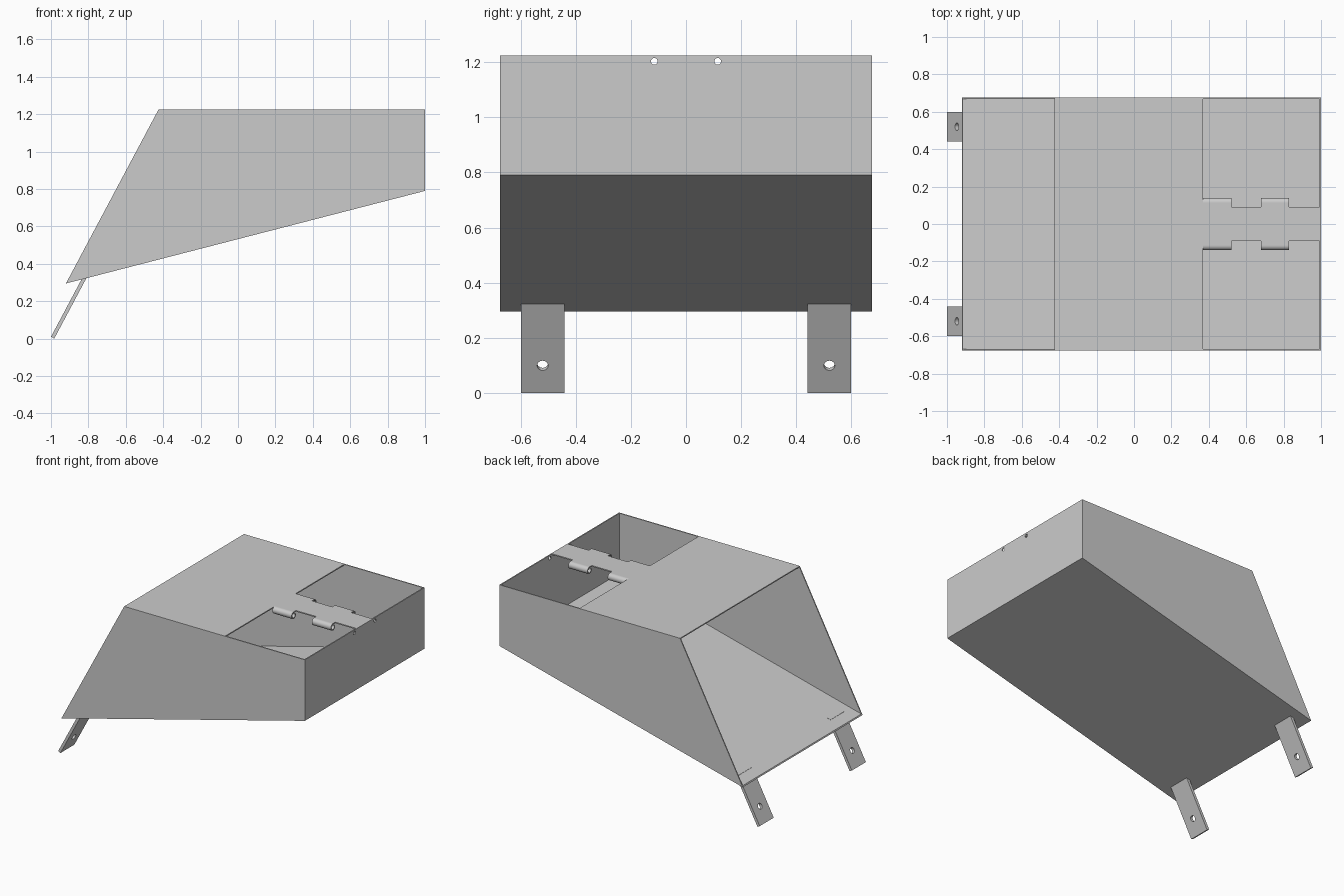
import bpy, bmesh, math
from mathutils import Vector, Matrix

cube = bpy.data.objects.get("Cube")
if cube:
    bpy.data.objects.remove(cube, do_unlink=True)

GREY = (0.6, 0.6, 0.6, 1.0)
steel = bpy.data.materials.new("sheet_grey")
steel.use_nodes = True
steel.diffuse_color = GREY
steel.node_tree.nodes["Principled BSDF"].inputs["Base Color"].default_value = GREY

T = 0.008            # sheet thickness
W = 0.675            # half width
TOP = 1.225          # height of the cover
NOSE, RIDGE = (-0.92, 0.295), (-0.425, TOP)
BACK_TOP, BACK_LOW = (1.0, TOP), (1.0, 0.79)
PIN_Y, PIN_R = 0.115, 0.025


def extrude(name, points, axis, start, end):
    """Extrude a flat outline along one axis; points hold the other two coordinates."""
    bm = bmesh.new()
    verts = []
    for p in points:
        co = list(p)
        co.insert("xyz".index(axis), start)
        verts.append(bm.verts.new(co))
    face = bm.faces.new(verts)
    step = Vector([end - start if a == axis else 0 for a in "xyz"])
    grown = bmesh.ops.extrude_face_region(bm, geom=[face])["geom"]
    bmesh.ops.translate(bm, vec=step, verts=[v for v in grown if isinstance(v, bmesh.types.BMVert)])
    bmesh.ops.recalc_face_normals(bm, faces=bm.faces[:])
    mesh = bpy.data.meshes.new(name)
    bm.to_mesh(mesh)
    bm.free()
    obj = bpy.data.objects.new(name, mesh)
    bpy.context.collection.objects.link(obj)
    mesh.materials.append(steel)
    return obj


def drill(obj, centre, direction, radius):
    """Cut a round hole through a part."""
    bpy.ops.mesh.primitive_cylinder_add(vertices=24, radius=radius, depth=0.1)
    cutter = bpy.context.object
    turn = Vector(direction).to_track_quat("Z", "Y").to_matrix().to_4x4()
    cutter.matrix_world = Matrix.Translation(centre) @ turn
    cutter.hide_render = True
    mod = obj.modifiers.new("hole", "BOOLEAN")
    mod.operation, mod.object, mod.solver = "DIFFERENCE", cutter, "EXACT"
    bpy.context.view_layer.update()
    bpy.context.view_layer.objects.active = obj
    bpy.ops.object.modifier_apply(modifier=mod.name)
    bpy.data.objects.remove(cutter, do_unlink=True)


def floor_z(x):
    slope = (BACK_LOW[1] - NOSE[1]) / (BACK_LOW[0] - NOSE[0])
    return NOSE[1] + (x - NOSE[0]) * slope


# Side walls
for side, sign in (("left", 1), ("right", -1)):
    extrude(f"{side}_side_wall", [NOSE, RIDGE, BACK_TOP, BACK_LOW], "y", sign * (W - T), sign * W)

# Sloping floor
lip_x = NOSE[0] + T / 2
extrude("floor", [NOSE, BACK_LOW, (1.0, BACK_LOW[1] + T), (lip_x, floor_z(lip_x) + T)],
        "y", T - W, W - T)

# End wall with two pin holes
wall = extrude("end_wall", [(T - W, BACK_LOW[1]), (W - T, BACK_LOW[1]), (W - T, TOP), (T - W, TOP)],
               "x", 1 - T, 1.0)
for sign in (1, -1):
    drill(wall, (1 - T / 2, sign * PIN_Y, TOP - 0.022), (1, 0, 0), 0.012)

# Cover with a tongue that carries the hinge tabs
TABS = ((0.37, 0.52), (0.68, 0.83))
half = [(RIDGE[0], W - T), (0.37, W - T)]
for a, b in TABS:
    half += [(a, PIN_Y), (b, PIN_Y), (b, 0.09)]
    if a == TABS[0][0]:
        half.append((TABS[1][0], 0.09))
half.append((1 - T, 0.09))
extrude("cover", half + [(x, -y) for x, y in reversed(half)], "z", TOP - T, TOP)

# Rolled hinge knuckles under the tab edges
angles = [math.radians(90 - 280 * i / 24) for i in range(25)]
for side, sign in (("left", 1), ("right", -1)):
    def arc(r):
        return [(sign * (PIN_Y + r * math.cos(a)), TOP - PIN_R + r * math.sin(a)) for a in angles]
    for place, (a, b) in zip(("inner", "outer"), TABS):
        knuckle = extrude(f"{side}_{place}_hinge_knuckle",
                          arc(PIN_R) + arc(PIN_R - T)[::-1], "x", a, b)
        bpy.ops.object.select_all(action="DESELECT")
        knuckle.select_set(True)
        bpy.context.view_layer.objects.active = knuckle
        bpy.ops.object.shade_smooth_by_angle(angle=math.radians(35))

# Mounting legs, parallel to the open end and set through the floor
along = (Vector(RIDGE) - Vector(NOSE)).normalized()
across = Vector((along.y, -along.x))
foot = Vector((-1.0, 0.01))
for side, sign in (("left", 1), ("right", -1)):
    outline = [foot, foot + across * 0.02]
    for start in reversed(outline[:]):
        reach = 0.0
        while (start + along * reach).y < floor_z((start + along * reach).x) + T + 0.001:
            reach += 0.001
        outline.append(start + along * reach)
    leg = extrude(f"{side}_leg", outline, "y", sign * 0.44, sign * 0.598)
    hole = foot + across * 0.01 + along * 0.112
    drill(leg, (hole.x, sign * 0.52, hole.y), (across.x, 0, across.y), 0.02)
